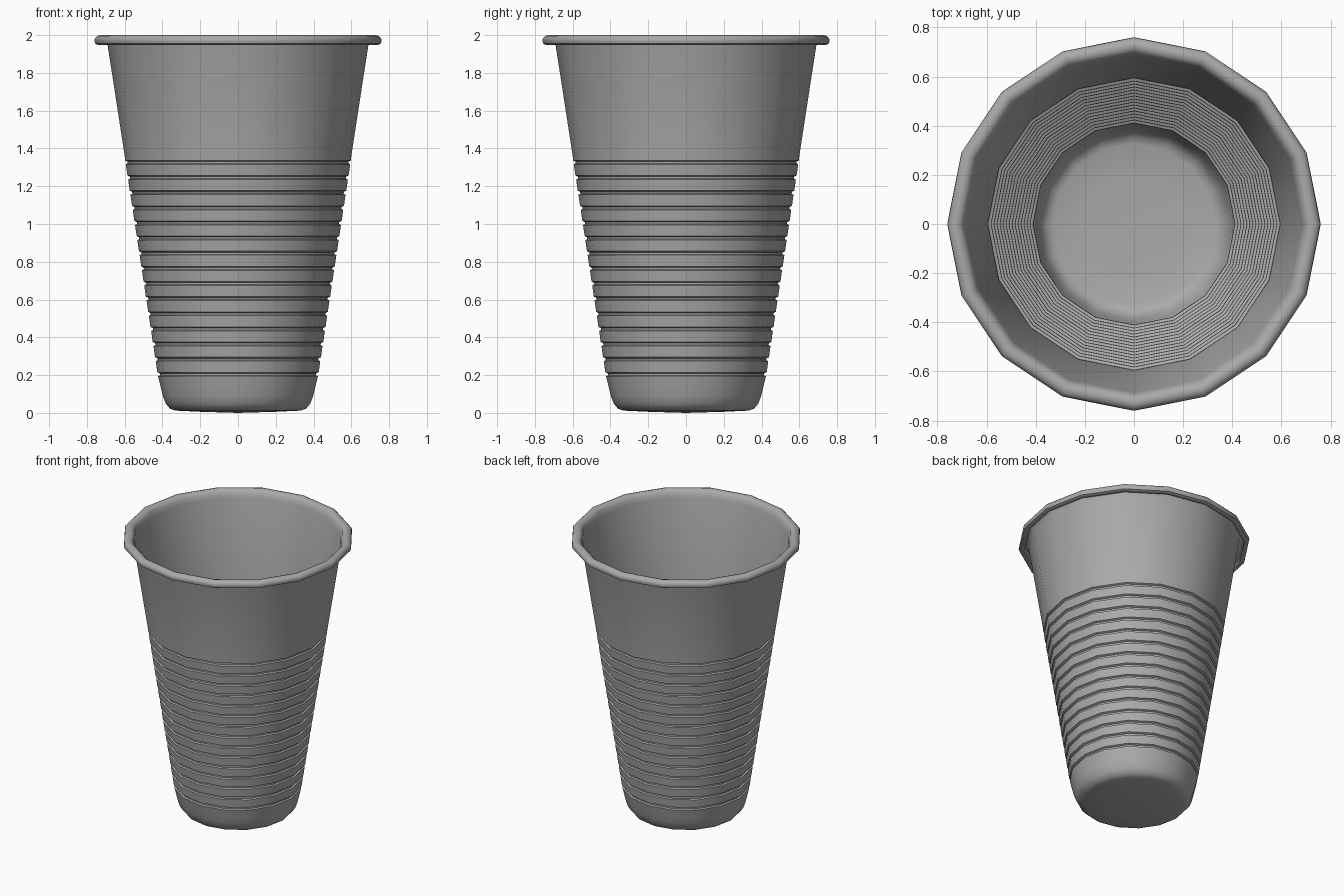
import bpy, bmesh, math

if "Cube" in bpy.data.objects:
    bpy.data.objects.remove(bpy.data.objects["Cube"])

SIDES = 16


def wall_radius(z):
    return 0.425 + 0.152 * (z - 0.21)


# base with rounded corner, (radius, z)
profile = [(0.2, 0.006), (0.33, 0.012), (0.36, 0.022), (0.383, 0.05),
           (0.398, 0.09), (0.41, 0.14)]

# ribbed wall: narrow grooves between wide bands
for i in range(15):
    z = 0.205 + i * 0.0801
    r = wall_radius(z)
    profile += [(r - 0.001, z - 0.011), (r - 0.011, z - 0.006),
                (r - 0.010, z + 0.004), (r + 0.003, z + 0.010)]

# plain upper wall and rolled rim
profile += [(wall_radius(1.36), 1.36), (0.69, 1.945), (0.699, 1.978),
            (0.712, 1.992), (0.728, 1.996), (0.744, 1.992), (0.754, 1.981),
            (0.756, 1.97), (0.752, 1.957), (0.742, 1.952), (0.725, 1.951)]

# revolve the profile
bm = bmesh.new()
rings = []
for r, z in profile:
    ring = []
    for k in range(SIDES):
        a = 2 * math.pi * k / SIDES
        ring.append(bm.verts.new((r * math.cos(a), r * math.sin(a), z)))
    rings.append(ring)
for lo, hi in zip(rings, rings[1:]):
    for k in range(SIDES):
        n = (k + 1) % SIDES
        bm.faces.new((lo[k], lo[n], hi[n], hi[k]))

# close the base
centre = bm.verts.new((0, 0, 0))
for k in range(SIDES):
    bm.faces.new((centre, rings[0][(k + 1) % SIDES], rings[0][k]))

mesh = bpy.data.meshes.new("cup")
bm.to_mesh(mesh)
bm.free()
cup = bpy.data.objects.new("cup", mesh)
bpy.context.collection.objects.link(cup)

# darker grey plastic
plastic = bpy.data.materials.new("grey_plastic")
plastic.diffuse_color = (0.4, 0.4, 0.4, 1)
plastic.use_nodes = True
plastic.node_tree.nodes["Principled BSDF"].inputs["Base Color"].default_value = plastic.diffuse_color
mesh.materials.append(plastic)

# thin wall thickness, inwards (the rolled rim thickens outwards)
solid = cup.modifiers.new("thickness", 'SOLIDIFY')
solid.thickness = 0.004
solid.offset = -1

bpy.context.view_layer.objects.active = cup
cup.select_set(True)
bpy.ops.object.shade_smooth_by_angle(angle=math.radians(40))
